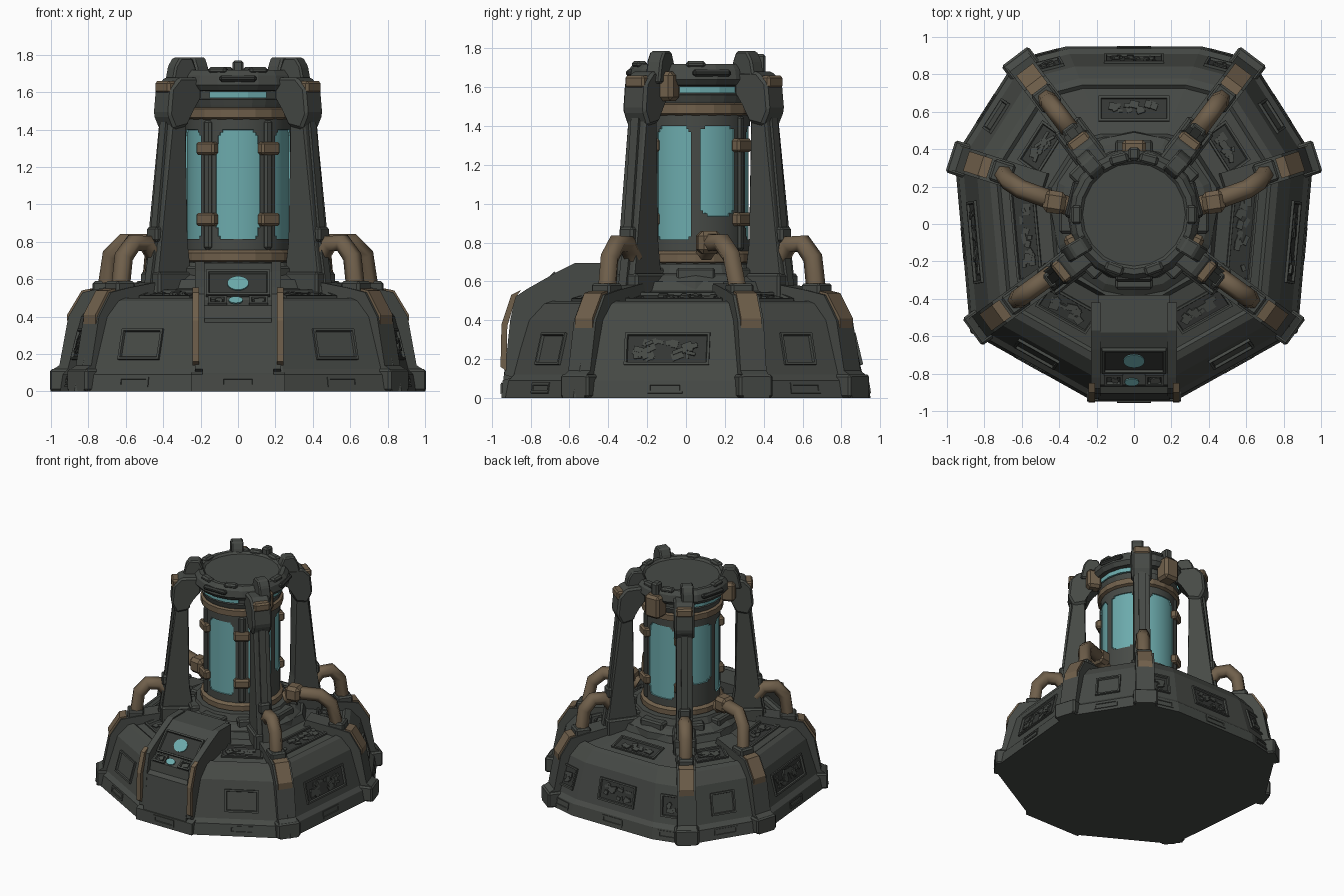
import bpy, bmesh, math, random
from mathutils import Matrix, Vector

random.seed(4)
cube = bpy.data.objects.get("Cube")
if cube:
    bpy.data.objects.remove(cube, do_unlink=True)

CY = 0.05                                   # tower axis
AXIS = Matrix.Translation((0, CY, 0))


def material(name, rgb):
    m = bpy.data.materials.new(name)
    m.use_nodes = True
    m.diffuse_color = (*rgb, 1)
    m.node_tree.nodes["Principled BSDF"].inputs["Base Color"].default_value = (*rgb, 1)
    return m


HULL = material("dark grey metal", (0.062, 0.068, 0.061))
DEEP = material("recess grey", (0.035, 0.038, 0.035))
BRONZE = material("worn bronze", (0.16, 0.115, 0.07))
GLASS = material("cyan glass", (0.15, 0.405, 0.415))
MATS = [HULL, DEEP, BRONZE, GLASS]


def finish(name, bm, mat=HULL, smooth=False):
    bmesh.ops.recalc_face_normals(bm, faces=bm.faces)
    me = bpy.data.meshes.new(name)
    bm.to_mesh(me)
    bm.free()
    for m in (MATS if mat is None else [mat]):
        me.materials.append(m)
    ob = bpy.data.objects.new(name, me)
    bpy.context.collection.objects.link(ob)
    if smooth:
        bpy.ops.object.select_all(action='DESELECT')
        ob.select_set(True)
        bpy.context.view_layer.objects.active = ob
        bpy.ops.object.shade_smooth_by_angle(angle=math.radians(30))


def loft(bm, rings):
    loops = [[bm.verts.new(p) for p in ring] for ring in rings]
    n = len(loops[0])
    for a, b in zip(loops, loops[1:]):
        for i in range(n):
            bm.faces.new((a[i], a[(i + 1) % n], b[(i + 1) % n], b[i]))
    bm.faces.new(loops[0][::-1])
    bm.faces.new(loops[-1])


def turn(deg):
    return AXIS @ Matrix.Rotation(math.radians(deg), 4, 'Z')


def circle(r, z, sides):
    return [turn(360 * i / sides) @ Vector((r, 0, z)) for i in range(sides)]


def prism(name, pts, width, matrix, mat=HULL, bevel=0.0):
    """Extrude an (outward, up) profile sideways."""
    bm = bmesh.new()
    loft(bm, [[matrix @ Vector((r, s * width / 2, z)) for r, z in pts] for s in (-1, 1)])
    if bevel:
        bmesh.ops.bevel(bm, geom=bm.edges[:], offset=bevel, segments=1, affect='EDGES')
    finish(name, bm, mat)


def block(name, r0, r1, z0, z1, width, deg, mat=HULL, bevel=0.012):
    prism(name, [(r0, z0), (r1, z0), (r1, z1), (r0, z1)], width, turn(deg), mat, bevel)


def lathe(name, profile, sides, mat=HULL):
    bm = bmesh.new()
    loft(bm, [circle(r, z, sides) for r, z in profile])
    finish(name, bm, mat)


def plate(name, origin, along, up, w, h, clutter=0, dark=False):
    """Raised frame with a recessed centre, optionally filled with machinery."""
    x, y = along.normalized(), up.normalized()
    m = Matrix((x, y, x.cross(y).normalized())).transposed().to_4x4()
    m.translation = origin
    bm = bmesh.new()
    bmesh.ops.create_cube(bm, size=1, matrix=Matrix.Diagonal((w, h, 0.03, 1)))
    top = max(bm.faces, key=lambda f: f.calc_center_median().z)
    bmesh.ops.inset_individual(bm, faces=[top], thickness=0.018)
    bmesh.ops.inset_individual(bm, faces=[top], thickness=0.006, depth=-0.014)
    top.material_index = 1 if clutter or dark else 0
    for _ in range(clutter):
        sx, sy = random.uniform(0.02, 0.06), random.uniform(0.015, 0.04)
        pos = ((w / 2 - 0.06) * random.uniform(-1, 1), (h / 2 - 0.045) * random.uniform(-1, 1), 0)
        bmesh.ops.create_cube(bm, size=1, matrix=Matrix.Translation(pos)
                              @ Matrix.Rotation(random.uniform(-0.5, 0.5), 4, 'Z')
                              @ Matrix.Diagonal((sx, sy, random.uniform(0.01, 0.03), 1)))
    bm.transform(m)
    finish(name, bm, None)


# Base hull: a faceted outline lofted upward
half = [(0.25, -0.93), (0.875, -0.58), (0.96, 0.36), (0.63, 0.88), (0.36, 0.95)]
outline = [Vector(p) for p in half] + [Vector((-x, y)) for x, y in reversed(half)]


def ring_point(p, s, z):
    return Vector((p.x * s, CY + (p.y - CY) * s, z))


def on_edge(i, t, s, z):
    return ring_point(outline[i].lerp(outline[(i + 1) % len(outline)], t), s, z)


levels = [(1, 0), (0.985, 0.09), (0.955, 0.12), (0.88, 0.40), (0.81, 0.485), (0.77, 0.50),
          (0.75, 0.485), (0.48, 0.55), (0.46, 0.60)]
bm = bmesh.new()
loft(bm, [[ring_point(p, s, z) for p in outline] for s, z in levels])
finish("base_hull", bm)

# Wall, roof and skirt panels: edge, width, clutter
for i, w, c in ((0, 0.25, 0), (1, 0.44, 26), (2, 0.19, 0), (3, 0.15, 6), (4, 0.32, 16),
                (5, 0.15, 6), (6, 0.19, 0), (7, 0.44, 26), (8, 0.25, 0)):
    along = on_edge(i, 1, 1, 0) - on_edge(i, 0, 1, 0)
    lo, hi = on_edge(i, 0.5, 0.955, 0.12), on_edge(i, 0.5, 0.88, 0.40)
    plate("wall_panel", lo.lerp(hi, 0.47), along, hi - lo, w, 0.17, c)
    lo, hi = on_edge(i, 0.5, 0.75, 0.485), on_edge(i, 0.5, 0.48, 0.55)
    if i not in (3, 5):
        plate("roof_panel", lo.lerp(hi, 0.45), along, hi - lo, w + 0.06, 0.14, 14)
    lo, hi = on_edge(i, 0.5, 0.99, 0), on_edge(i, 0.5, 0.975, 0.09)
    plate("skirt_panel", lo.lerp(hi, 0.55), along, hi - lo, 0.18, 0.055, 0, True)

# Stepped drum under the tank
lathe("drum", [(0.45, 0.5), (0.44, 0.60), (0.40, 0.63), (0.36, 0.64), (0.34, 0.69), (0.2, 0.69)], 16)
for k in range(8):
    block("drum_block", 0.3, 0.40, 0.58, 0.67, 0.2, 45 * k)


# Pillars, clamps and pipes around the base
def pipe(name, pts):
    cu = bpy.data.curves.new(name, 'CURVE')
    cu.dimensions = '3D'
    cu.bevel_depth = 0.051
    cu.bevel_resolution = 1
    cu.use_fill_caps = True
    sp = cu.splines.new('POLY')
    sp.points.add(len(pts) - 1)
    for q, (r, deg, z) in zip(sp.points, pts):
        q.co = (*(turn(deg) @ Vector((r, 0, z))), 1)
    cu.materials.append(BRONZE)
    bpy.context.collection.objects.link(bpy.data.objects.new(name, cu))


pillar = [(1.02, 0), (1.02, 0.11), (0.97, 0.14), (0.92, 0.40), (0.84, 0.53), (0.72, 0.555),
          (0.5, 0.59), (0.45, 0.4), (0.7, 0)]
clamp = [(0.93, 0.36), (0.932, 0.41), (0.85, 0.54), (0.80, 0.55), (0.80, 0.45)]
arch = [(0.54, 0.72), (0.60, 0.79), (0.69, 0.795), (0.755, 0.72), (0.78, 0.53)]
side_arch = [(0.36, 0.75), (0.46, 0.80), (0.62, 0.80), (0.70, 0.73), (0.74, 0.52)]
for base, out in ((-36, 0.05), (17.7, 0.01), (53, 0.04)):
    side = base == 17.7
    for deg in (base, 180 - base):
        twist = 0 if not side else -2.5 if deg == base else 2.5
        shifted = turn(deg) @ Matrix.Translation((out, 0, 0))
        prism("corner_pillar", pillar, 0.14, shifted)
        prism("pillar_clamp", clamp, 0.11, shifted, BRONZE)
        block("pillar_foot", 0.9, 1.02 + out, 0, 0.12, 0.18, deg)
        path = side_arch if side else arch
        pipe("coolant_pipe", [(r, deg + twist * (4 - k), z) for k, (r, z) in enumerate(path)])
        end = path[-1][0]
        block("pipe_socket", end - 0.06, end + 0.06, 0.5, 0.59, 0.12, deg)
        if side:
            block("pipe_joint", 0.37, 0.49, 0.74, 0.86, 0.12, deg + 3.5 * twist, BRONZE, 0.025)

# Tower legs with heads, lugs and straps: leg angle, lug angle
leg = [(0.34, 0.52), (0.61, 0.52), (0.565, 0.80), (0.495, 1.44), (0.395, 1.44), (0.39, 0.80)]
head = [(0.39, 1.42), (0.485, 1.40), (0.525, 1.48), (0.51, 1.62), (0.45, 1.68), (0.30, 1.68),
        (0.30, 1.56), (0.37, 1.52)]
lug = [(0.27, 1.62), (0.44, 1.62), (0.415, 1.74), (0.385, 1.785), (0.31, 1.785), (0.285, 1.73)]
for base, lug_base in ((-38, -31), (53, 49)):
    for right in (False, True):
        deg, lug_deg = (180 - base, 180 - lug_base) if right else (base, lug_base)
        prism("tower_leg", leg, 0.12, turn(deg), HULL, 0.01)
        prism("leg_rib", [(r + 0.015, z) for r, z in leg], 0.05, turn(deg))
        prism("leg_head", head, 0.15, turn(deg), HULL, 0.015)
        prism("head_lug", lug, 0.09, turn(lug_deg), HULL, 0.01)
        block("head_strap", 0.43, 0.52, 1.595, 1.66, 0.125, deg, BRONZE)
        block("leg_knob", 0.52, 0.59, 0.80, 0.88, 0.09, deg)
        block("leg_foot", 0.34, 0.60, 0.50, 0.64, 0.17, deg)

# Tank: frame with sunken rounded windows chosen by angle and height
heights = [0.66] + [0.80 + 0.015 * k for k in range(42)] + [1.48]
bm = bmesh.new()
loft(bm, [circle(0.28, z, 144) for z in heights])
windows = []
for f in bm.faces:
    c = f.calc_center_median()
    a = math.degrees(math.atan2(c.y - CY, c.x))
    for centre in (-90, -25, 25, 90, 155, 205):
        reach = 24 if abs(centre) == 90 else 21
        low = 0.94 if centre in (25, 155) else 0.81
        u = ((a - centre + 180) % 360 - 180) / reach
        v = (c.z - (low + 1.4) / 2) / ((1.4 - low) / 2)
        if max(abs(u), abs(v)) < 1 and abs(u) ** 4 + abs(v) ** 12 < 1:
            f.material_index = 3
            windows.append(f)
bmesh.ops.recalc_face_normals(bm, faces=bm.faces)
bmesh.ops.inset_region(bm, faces=windows, thickness=0.001, depth=-0.008)
finish("tank", bm, None, True)
lathe("tank_lower_ring", [(0.27, 0.69), (0.305, 0.70), (0.305, 0.74), (0.27, 0.765)], 20, BRONZE)
lathe("tank_upper_ring", [(0.27, 1.45), (0.305, 1.465), (0.305, 1.51), (0.27, 1.525)], 20, BRONZE)
for deg in (-55, -125, 55, 125):
    for z in (0.92, 1.30):
        block("window_clamp", 0.26, 0.315, z - 0.035, z + 0.035, 0.12, deg, BRONZE)
    block("window_bar", 0.26, 0.295, 0.76, 1.45, 0.05, deg)

# Cap with light strips, rim teeth, brackets and rear unit
lathe("cap_neck", [(0.27, 1.48), (0.29, 1.53), (0.30, 1.56), (0.285, 1.565), (0.285, 1.62)], 24)
lathe("cap", [(0.28, 1.605), (0.33, 1.61), (0.355, 1.64), (0.345, 1.69), (0.32, 1.72),
              (0.29, 1.72), (0.275, 1.705), (0.1, 1.705)], 20)
for deg in (-90, 14, 166):
    for k in (-20, 0, 20):
        block("light_strip", 0.27, 0.298, 1.57, 1.603, 0.105, deg + k, GLASS, 0)
    block("cap_vent", 0.3, 0.36, 1.655, 1.69, 0.2, deg, DEEP)
for deg in (-110, -70, 0, 75, 105, 180):
    block("rim_tooth", 0.28, 0.335, 1.70, 1.735, 0.10, deg)
for deg in (-25, 205):
    block("cap_bracket", 0.29, 0.40, 1.53, 1.68, 0.10, deg, BRONZE, 0.02)
block("rear_unit", 0.28, 0.40, 1.50, 1.68, 0.13, 90, BRONZE, 0.02)
block("rear_post", 0.29, 0.36, 1.66, 1.77, 0.06, 90)

# Front console; profiles run outward toward the front
FRONT = Matrix.Rotation(math.radians(-90), 4, 'Z')
body = [(0.38, 0), (0.94, 0), (0.94, 0.10), (0.905, 0.37), (0.87, 0.39), (0.86, 0.46), (0.80, 0.49),
        (0.66, 0.64), (0.58, 0.685), (0.38, 0.685)]
rail = [(0.42, 0.4), (0.88, 0.1), (0.935, 0.12), (0.905, 0.40), (0.88, 0.52), (0.82, 0.56),
        (0.67, 0.645), (0.57, 0.695), (0.42, 0.695)]
trim = [(0.925, 0.14), (0.955, 0.16), (0.95, 0.38), (0.90, 0.53), (0.85, 0.555), (0.875, 0.52), (0.92, 0.37)]
prism("console_body", body, 0.38, FRONT)
prism("console_skirt", [(0.85, 0), (0.95, 0), (0.945, 0.09), (0.85, 0.12)], 0.50, FRONT)
for s in (-1, 1):
    prism("console_rail", rail, 0.05, Matrix.Translation((s * 0.205, 0, 0)) @ FRONT)
    prism("console_trim", trim, 0.034, Matrix.Translation((s * 0.225, 0, 0)) @ FRONT, BRONZE)
X = Vector((1, 0, 0))
plate("console_screen", Vector((0, -0.73, 0.575)), X, Vector((0, 0.14, 0.15)), 0.34, 0.18, 0, True)
plate("console_slot", Vector((0, -0.94, 0.05)), X, Vector((0, 0.005, 0.09)), 0.18, 0.055, 0, True)
for s in (-1, 1):
    plate("console_keys", Vector((s * 0.11, -0.83, 0.48)), X, Vector((0, 0.06, 0.04)), 0.10, 0.07, 3)


def lamp(name, pos, tilt, sx, sy):
    bm = bmesh.new()
    bmesh.ops.create_cone(bm, cap_ends=True, segments=20, radius1=1, radius2=1, depth=1,
                          matrix=Matrix.Translation(pos) @ Matrix.Rotation(tilt, 4, 'X')
                          @ Matrix.Diagonal((sx, sy, 0.009, 1)))
    finish(name, bm, GLASS)


lamp("screen_light", (0, -0.732, 0.578), math.radians(47), 0.057, 0.05)
lamp("key_light", (-0.012, -0.845, 0.488), math.radians(42), 0.038, 0.026)
